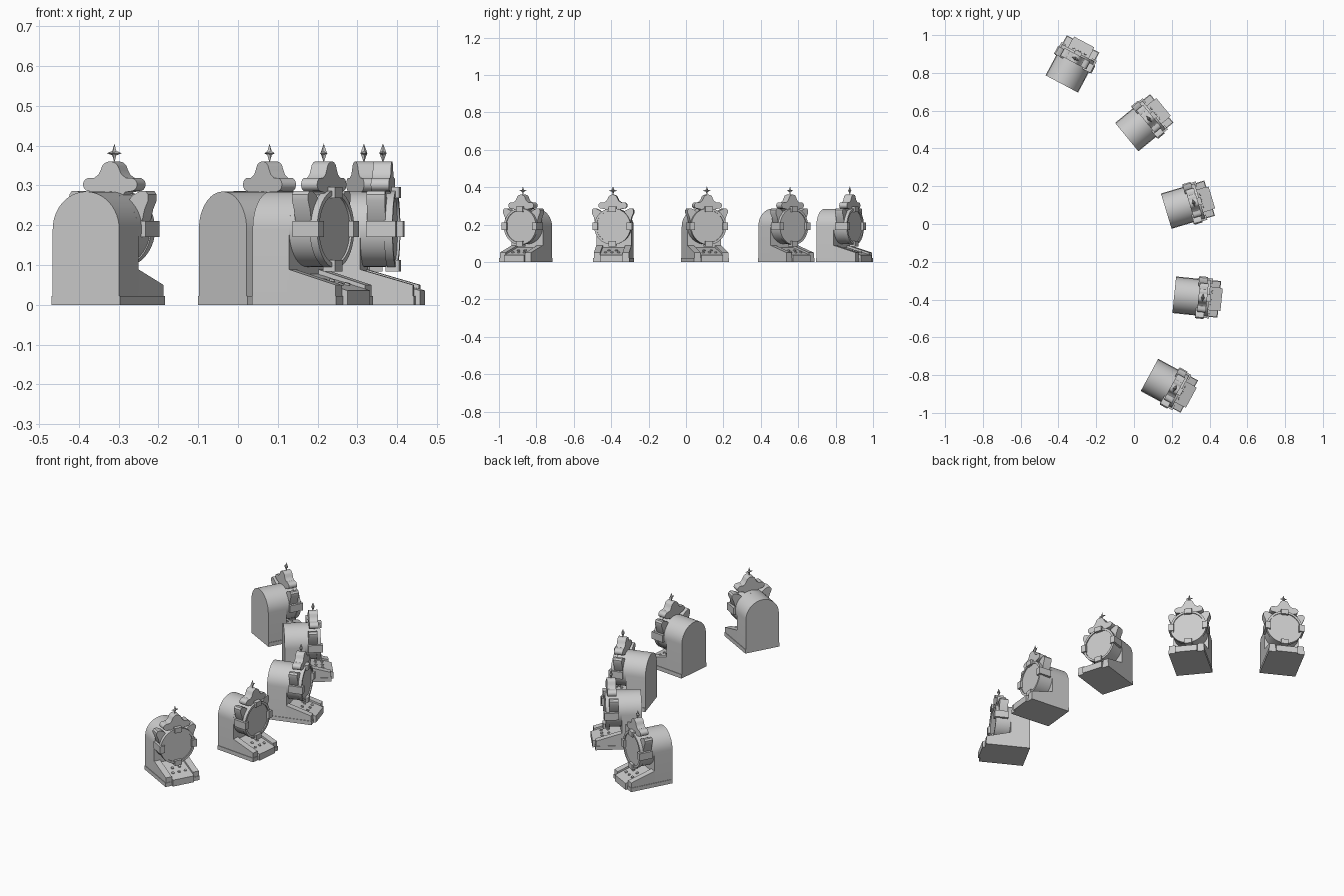
import bpy, bmesh
from math import sin, cos, pi, radians
from mathutils import Matrix, Vector

cube = bpy.data.objects.get("Cube")
if cube:
    bpy.data.objects.remove(cube, do_unlink=True)

grey = bpy.data.materials.new("plain_grey")
grey.use_nodes = True
grey.diffuse_color = (0.6, 0.6, 0.6, 1)
grey.node_tree.nodes["Principled BSDF"].inputs["Base Color"].default_value = (0.6, 0.6, 0.6, 1)

HALF = 0.0945      # half width of a cabinet
AXIS = 0.19        # height of the drum axis
parts = []         # (name, mesh), each shared by all five cabinets


def finish(name, bm):
    bmesh.ops.recalc_face_normals(bm, faces=bm.faces)
    mesh = bpy.data.meshes.new(name)
    bm.to_mesh(mesh)
    bm.free()
    mesh.materials.append(grey)
    mesh.shade_smooth()
    mesh.set_sharp_from_angle(angle=radians(32))
    parts.append((name, mesh))


def extrude(bm, points, shift):
    face = bm.faces.new([bm.verts.new(p) for p in points])
    out = bmesh.ops.extrude_face_region(bm, geom=[face])["geom"]
    bmesh.ops.translate(bm, vec=shift, verts=[v for v in out if isinstance(v, bmesh.types.BMVert)])


def front_profile(name, outline, x0, x1):
    """Extrude a (y, z) outline from depth x0 to x1."""
    bm = bmesh.new()
    extrude(bm, [(x0, y, z) for y, z in outline], (x1 - x0, 0, 0))
    finish(name, bm)


def side_profile(name, outline, y0, y1):
    """Extrude an (x, z) outline from y0 to y1."""
    bm = bmesh.new()
    extrude(bm, [(x, y0, z) for x, z in outline], (0, y1 - y0, 0))
    finish(name, bm)


def arc(cy, cz, ry, rz, start, end, n):
    return [(cy + ry * cos(radians(start + (end - start) * i / n)),
             cz + rz * sin(radians(start + (end - start) * i / n))) for i in range(n + 1)]


def circle(r, n=40):
    return arc(0, AXIS, r, r, 0, 360, n)[:-1]


def mirrored(half):
    return half + [(-y, z) for y, z in reversed(half) if abs(y) > 1e-5]


# Cabinet: arched body, overhanging drum and plinth
front_profile("arched_body", [(-HALF, 0), (HALF, 0)] + arc(0, AXIS, HALF, HALF, 0, 180, 24), 0, 0.104)
front_profile("drum", circle(HALF), 0.10, 0.17)
side_profile("plinth", [(0, 0), (0.24, 0), (0.24, 0.022), (0, 0.022)], -HALF - 0.003, HALF + 0.003)

# Sloping tray between two raised rails
side_profile("tray", [(0.1, 0), (0.252, 0), (0.252, 0.036), (0.237, 0.04), (0.1, 0.078)], -0.06, 0.06)
for side, s in (("left", 1), ("right", -1)):
    side_profile(side + "_rail", [(0.1, 0), (0.237, 0), (0.237, 0.05), (0.1, 0.09)], s * 0.06, s * HALF)

# Round dial with a raised rim
front_profile("dial_face", circle(0.086), 0.165, 0.18)
bm = bmesh.new()
rings = [[bm.verts.new((x, y, z)) for y, z in circle(r)]
         for x, r in ((0.165, 0.098), (0.186, 0.098), (0.186, 0.086), (0.165, 0.086))]
for a, b in zip(rings, rings[1:] + rings[:1]):
    for i in range(len(a)):
        j = (i + 1) % len(a)
        bm.faces.new((a[i], a[j], b[j], b[i]))
finish("dial_rim", bm)

# Four clips holding the rim
for i, name in enumerate(("left", "top", "right", "bottom")):
    turn = Matrix.Rotation(i * pi / 2, 2)
    corners = [turn @ Vector(p) for p in ((0.078, -0.02), (0.106, -0.02), (0.106, 0.02), (0.078, 0.02))]
    front_profile(name + "_clip", [(p.x, AXIS + p.y) for p in corners], 0.12 if i % 2 == 0 else 0.16, 0.195)

# Flared petals at the upper corners
petal = [(0.05, 0.255), (0.088, 0.205), (0.096, 0.215), (0.102, 0.24), (0.112, 0.262), (0.112, 0.277),
         (0.105, 0.286), (0.09, 0.286), (0.068, 0.275)]
for side, s in (("left", 1), ("right", -1)):
    front_profile(side + "_petal", [(s * y, z) for y, z in petal], 0.122, 0.168)

# Three-lobed crest with a pointed star on top
crest = ([(0, 0.27), (0.035, 0.272), (0.042, 0.283)] + arc(0.058, 0.302, 0.019, 0.017, -70, 90, 8)
         + [(0.045, 0.319), (0.033, 0.327), (0.027, 0.338)] + arc(0, 0.342, 0.024, 0.018, 20, 90, 6))
front_profile("crest", mirrored(crest), 0.129, 0.175)

bm = bmesh.new()
centre = Vector((0.152, 0, 0.381))
loop = []
for i in range(8):
    r = (0.024 if i % 4 == 2 else 0.021) if i % 2 == 0 else 0.008
    loop.append(bm.verts.new(centre + Vector((0, r * cos(i * pi / 4), r * sin(i * pi / 4)))))
for dx in (-0.009, 0.009):
    tip = bm.verts.new(centre + Vector((dx, 0, 0)))
    for i in range(8):
        bm.faces.new((loop[i], loop[(i + 1) % 8], tip))
finish("star", bm)

# Push buttons on the tray
bm = bmesh.new()
for x, y in ((0.2, -0.035), (0.2, 0), (0.2, 0.035), (0.165, -0.02), (0.165, 0.02)):
    z = 0.04 + (0.237 - x) * 0.277
    bmesh.ops.create_cone(bm, cap_ends=True, segments=12, radius1=0.008, radius2=0.007, depth=0.01,
                          matrix=Matrix.Translation((x, y, z)) @ Matrix.Rotation(0.27, 4, "Y"))
finish("buttons", bm)

# Five cabinets along an arc, all facing outwards
for n in range(5):
    angle = radians(62 - 22.62 * n)
    place = (Matrix.Translation((-0.914, -0.259, 0)) @ Matrix.Rotation(angle, 4, "Z")
             @ Matrix.Translation((1.133, 0, 0)))
    for name, mesh in parts:
        ob = bpy.data.objects.new(f"{name}_{n + 1}", mesh)
        ob.matrix_world = place
        bpy.context.collection.objects.link(ob)
